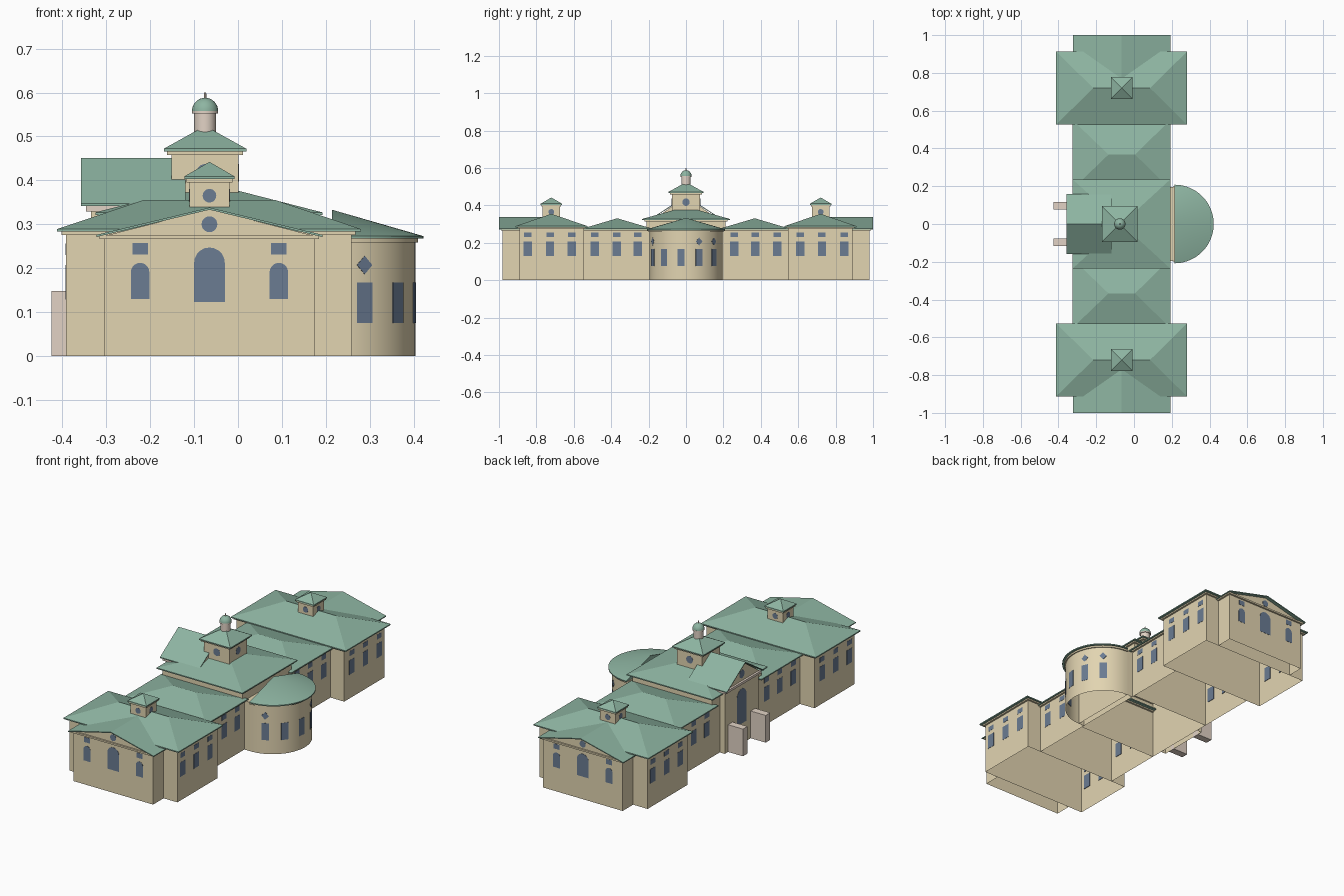
import bpy, bmesh, math
from math import sin, cos, pi

cube = bpy.data.objects.get("Cube")
if cube:
    bpy.data.objects.remove(cube, do_unlink=True)


def material(name, rgb):
    m = bpy.data.materials.new(name)
    m.use_nodes = True
    m.diffuse_color = (*rgb, 1)
    m.node_tree.nodes["Principled BSDF"].inputs["Base Color"].default_value = (*rgb, 1)
    return m


GREEN = material("copper_green", (0.27, 0.46, 0.36))
WALL = material("ochre_plaster", (0.76, 0.66, 0.44))
GLASS = material("window_blue", (0.145, 0.20, 0.29))
STONE = material("pale_stone", (0.76, 0.65, 0.56))

CX = -0.065      # long axis of the building
TX = -0.075      # axis of the central tower


def finish(name, bm, mat, smooth=False):
    me = bpy.data.meshes.new(name)
    bm.to_mesh(me)
    bm.free()
    me.materials.append(mat)
    if smooth:
        for p in me.polygons:
            p.use_smooth = True
        me.set_sharp_from_angle(angle=math.radians(35))
    ob = bpy.data.objects.new(name, me)
    bpy.context.collection.objects.link(ob)


def hull(name, pts, mat, smooth=False, hollow=False):
    """Convex solid around points; hollow leaves the underside open."""
    bm = bmesh.new()
    for p in pts:
        bm.verts.new(p)
    bmesh.ops.convex_hull(bm, input=bm.verts)
    loose = [v for v in bm.verts if not v.link_faces]
    bmesh.ops.delete(bm, geom=loose, context='VERTS')
    bmesh.ops.dissolve_limit(bm, angle_limit=0.01, verts=bm.verts, edges=bm.edges)
    bmesh.ops.recalc_face_normals(bm, faces=bm.faces)
    if hollow:
        base = [f for f in bm.faces if f.normal.z < -0.9]
        bmesh.ops.delete(bm, geom=base, context='FACES_ONLY')
    finish(name, bm, mat, smooth)


def rect_at(x0, x1, y0, y1, z):
    return [(x, y, z) for x in (x0, x1) for y in (y0, y1)]


def box(name, x0, x1, y0, y1, z0, z1, mat, hollow=False):
    hull(name, rect_at(x0, x1, y0, y1, z0) + rect_at(x0, x1, y0, y1, z1), mat, hollow=hollow)


def hip_roof(name, x0, x1, y0, y1, z, top, ridge=0.0, cx=CX):
    """Roof with a thin eave and a ridge along x (zero length gives a pyramid)."""
    ym = (y0 + y1) / 2
    pts = rect_at(x0, x1, y0, y1, z) + rect_at(x0, x1, y0, y1, z + 0.006)
    pts += [(cx - ridge, ym, top), (cx + ridge, ym, top)]
    hull(name, pts, GREEN)


def gable(name, along, c, half, eave, top, a0, a1, p0, p1):
    """Two thin sloped slabs over a plaster pediment, ridge along 'x' or 'y'."""
    def pt(u, a, z):
        return (c + u, a, z) if along == 'y' else (a, c + u, z)
    for s in (-1, 1):
        pts = [pt(s * u, a, z - d) for a in (a0, a1) for d in (0, 0.005)
               for u, z in ((0, top), (half, eave))]
        hull(name + "_roof_slope", pts, GREEN)
    inner = half - 0.012
    pts = [pt(u, a, z) for a in (p0, p1)
           for u, z in ((-inner, eave - 0.004), (inner, eave - 0.004), (0, top - 0.004))]
    hull(name + "_pediment", pts, WALL)


def rect(w, h):
    return [(-w / 2, -h / 2), (w / 2, -h / 2), (w / 2, h / 2), (-w / 2, h / 2)]


def disc(r):
    return [(r * cos(t * pi / 12), r * sin(t * pi / 12)) for t in range(24)]


def arch(w, h):
    r = w / 2
    head = [(r * cos(t * pi / 10), h / 2 - r + r * sin(t * pi / 10)) for t in range(11)]
    return head + [(-r, -h / 2), (r, -h / 2)]


def pane(shape, x, y, z, facing, name="window_pane"):
    """Thin plate on a wall whose outward direction is the angle facing."""
    n, u = (cos(facing), sin(facing)), (-sin(facing), cos(facing))
    pts = [(x + u[0] * a + n[0] * d, y + u[1] * a + n[1] * d, z + b)
           for a, b in shape for d in (-0.003, 0.001)]
    hull(name, pts, GLASS)


def lathe(name, x, y, profile, mat, steps=32):
    rings = [(x + r * cos(2 * pi * i / steps), y + r * sin(2 * pi * i / steps), z)
             for r, z in profile for i in range(steps if r else 1)]
    hull(name, rings, mat, smooth=True)


def small_tower(name, x, y, half, z0, z1, top, over, win_z, win_r):
    """Square turret with cornice, pyramid roof and a round window per side."""
    box(name + "_walls", x - half, x + half, y - half, y + half, z0, z1, WALL)
    k = half + over * 0.6
    box(name + "_cornice", x - k, x + k, y - k, y + k, z1 - 0.008, z1 + 0.001, WALL)
    k = half + over
    hip_roof(name + "_roof", x - k, x + k, y - k, y + k, z1, top, cx=x)
    for i in range(4):
        a = i * pi / 2
        pane(disc(win_r), x + half * cos(a), y + half * sin(a), win_z, a, name + "_round_window")


def block(name, x0, x1, y0, y1, top):
    box(name + "_walls", x0, x1, y0, y1, 0, top, WALL, hollow=True)
    box(name + "_cornice", x0 - 0.01, x1 + 0.01, y0 - 0.01, y1 + 0.01, top - 0.008, top + 0.001, WALL)


def window_rows(x0, x1, ys):
    for y in ys:
        for x, a in ((x0, pi), (x1, 0)):
            pane(rect(0.045, 0.078), x, y, 0.168, a)
            pane(rect(0.04, 0.026), x, y, 0.243, a, "upper_window")


# Mirrored halves: end block, pavilion, link
for s in (-1, 1):
    def span(a, b):
        return sorted((s * a, s * b))

    block("pavilion", -0.392, 0.258, *span(0.545, 0.89), 0.284)
    hip_roof("pavilion_roof", -0.412, 0.28, *span(0.527, 0.912), 0.283, 0.355, 0.15)
    window_rows(-0.392, 0.258, [s * y for y in (0.845, 0.727, 0.61)])
    small_tower("cupola", CX, s * 0.72, 0.046, 0.30, 0.403, 0.442, 0.011, 0.365, 0.0155)

    block("end_block", -0.305, 0.175, *span(0.89, 0.98), 0.274)
    gable("end_gable", 'y', CX, 0.257, 0.276, 0.338, s * 0.74, s * 1.0, s * 0.76, s * 0.981)
    face = s * pi / 2
    pane(arch(0.07, 0.124), CX, s * 0.98, 0.185, face, "tall_arched_window")
    pane(disc(0.018), CX, s * 0.981, 0.30, face, "pediment_round_window")
    for side in (-1, 1):
        x = CX + side * 0.158
        pane(arch(0.042, 0.082), x, s * 0.98, 0.171, face, "arched_window")
        pane(rect(0.035, 0.027), x, s * 0.98, 0.244, face, "upper_window")

    block("link", -0.305, 0.175, *span(0.212, 0.545), 0.272)
    hip_roof("link_roof", -0.325, 0.192, *span(0.185, 0.55), 0.271, 0.331, 0.07)
    window_rows(-0.305, 0.175, [s * y for y in (0.487, 0.37, 0.257)])

    # Gate pillars beside the portal
    box("gate_pillar", -0.425, -0.335, *span(0.078, 0.117), 0, 0.148, STONE)

# Central block and tower
block("central_block", -0.305, 0.175, -0.212, 0.212, 0.322)
hip_roof("central_roof", -0.325, 0.192, -0.236, 0.236, 0.321, 0.393)
small_tower("main_tower", TX, 0, 0.076, 0.33, 0.466, 0.524, 0.018, 0.417, 0.02)
lathe("lantern", TX, 0, [(0.025, 0.49), (0.025, 0.556)], STONE)
lathe("lantern_rim", TX, 0, [(0.03, 0.552), (0.03, 0.558)], STONE)
lathe("lantern_dome", TX, 0,
      [(0.03 * cos(t * pi / 16), 0.557 + 0.031 * sin(t * pi / 16)) for t in range(8)] + [(0, 0.588)],
      GREEN)
lathe("finial", TX, 0, [(0.003, 0.58), (0.003, 0.597), (0, 0.602)], STONE, 8)

# Portal on the side opposite the apse
box("portal_walls", -0.335, -0.305, -0.145, 0.145, 0, 0.342, WALL, hollow=True)
box("portal_cornice", -0.346, -0.25, -0.153, 0.153, 0.329, 0.342, STONE)
gable("portal_gable", 'x', 0, 0.16, 0.347, 0.451, -0.358, -0.12, -0.336, -0.125)
pane(arch(0.08, 0.19), -0.335, 0, 0.205, pi, "portal_arched_window")
pane(disc(0.022), -0.336, 0, 0.38, pi, "portal_round_window")

# Half-round apse
AX, AR = 0.209, 0.195


def half_ring(r, z, x=AX):
    return [(x + r * sin(t * pi / 40), r * cos(t * pi / 40), z) for t in range(41)]


box("apse_neck", 0.175, AX, -AR, AR, 0, 0.266, WALL, hollow=True)
hull("apse_walls", half_ring(AR, 0) + half_ring(AR, 0.268), WALL, smooth=True, hollow=True)
hull("apse_cornice", half_ring(AR + 0.006, 0.258) + half_ring(AR + 0.006, 0.268), WALL, smooth=True)
hull("apse_roof", half_ring(0.208, 0.267, 0.214) + half_ring(0.208, 0.273, 0.214) + [(0.214, 0, 0.333)],
     GREEN, smooth=True)
for i in range(5):
    a = math.radians(29 * i - 66)
    x, y = AX + AR * cos(a), AR * sin(a)
    pane(rect(0.038, 0.092), x, y, 0.121, a, "apse_window")
    if i in (0, 3, 4):
        pane([(0.019, 0), (0, 0.021), (-0.019, 0), (0, -0.021)], x, y, 0.207, a, "apse_diamond_window")
